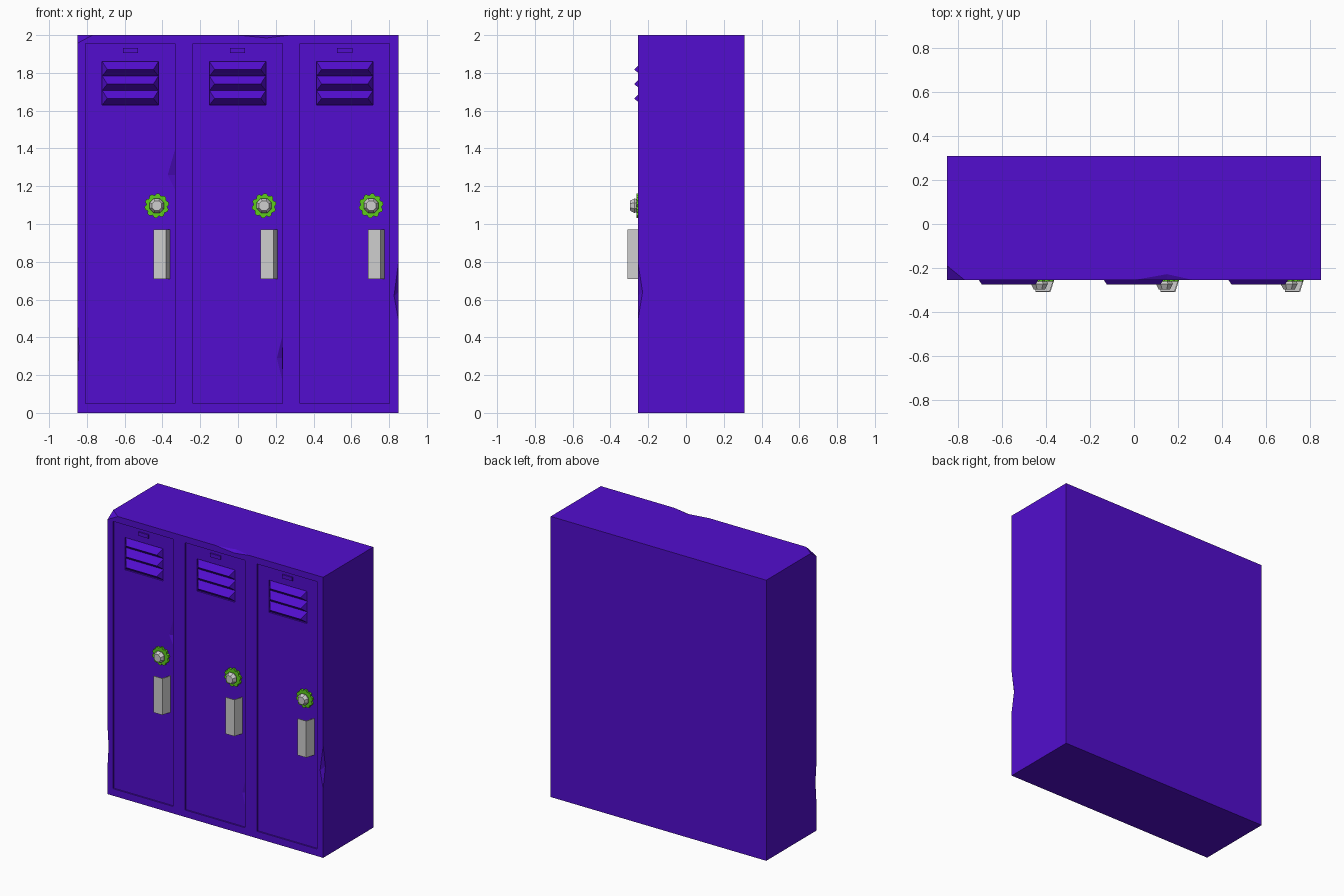
import bpy, bmesh, math
from mathutils import Vector

if "Cube" in bpy.data.objects:
    bpy.data.objects.remove(bpy.data.objects["Cube"])

FRONT, BACK = -0.255, 0.31
DOOR_Y = FRONT + 0.01
DOORS = (-0.57, -0.002, 0.565)


def material(name, rgb):
    m = bpy.data.materials.new(name)
    m.diffuse_color = (*rgb, 1)
    m.use_nodes = True
    m.node_tree.nodes["Principled BSDF"].inputs["Base Color"].default_value = m.diffuse_color
    return m


PURPLE = material("purple paint", (0.085, 0.004, 0.62))
GREEN = material("green dial", (0.11, 0.60, 0.012))
GREY = material("light grey metal", (0.62, 0.62, 0.62))


def make(name, bm, mat):
    bmesh.ops.recalc_face_normals(bm, faces=bm.faces)
    me = bpy.data.meshes.new(name)
    bm.to_mesh(me)
    bm.free()
    ob = bpy.data.objects.new(name, me)
    me.materials.append(mat)
    bpy.context.collection.objects.link(ob)
    return ob


def hull(bm, pts):
    vs = [bm.verts.new(p) for p in pts]
    bmesh.ops.convex_hull(bm, input=vs)


def box(bm, x0, x1, y0, y1, z0, z1):
    hull(bm, [(x, y, z) for x in (x0, x1) for y in (y0, y1) for z in (z0, z1)])
    bmesh.ops.dissolve_limit(bm, angle_limit=0.01, verts=bm.verts, edges=bm.edges)


def lathe_y(bm, cx, cz, rings):
    """Closed stack of rings (y, list of radii) around an axis along y."""
    loops = []
    for y, radii in rings:
        n = len(radii)
        loops.append([bm.verts.new((cx + r * math.cos(2 * math.pi * (i + .5) / n), y,
                                    cz + r * math.sin(2 * math.pi * (i + .5) / n)))
                      for i, r in enumerate(radii)])
    for a, b in zip(loops, loops[1:]):
        for i in range(len(a)):
            j = (i + 1) % len(a)
            bm.faces.new((a[i], a[j], b[j], b[i]))
    bm.faces.new(loops[0])
    bm.faces.new(loops[-1])


def cut(ob, name, bm):
    cutter = make(name, bm, PURPLE)
    cutter.hide_render = True
    mod = ob.modifiers.new(name, 'BOOLEAN')
    mod.operation, mod.solver, mod.object = 'DIFFERENCE', 'EXACT', cutter
    bpy.context.view_layer.objects.active = ob
    bpy.ops.object.modifier_apply(modifier=mod.name)
    bpy.data.objects.remove(cutter)


# Cabinet with recessed doors
bm = bmesh.new()
box(bm, -0.85, 0.85, FRONT, BACK, 0, 2)
body = make("cabinet", bm, PURPLE)

bm = bmesh.new()
for x in DOORS:
    box(bm, x - 0.237, x + 0.237, FRONT - 0.1, DOOR_Y, 0.05, 1.955)
cut(body, "door_recess", bm)

# Vent openings
bm = bmesh.new()
for x in DOORS:
    box(bm, x - 0.149, x + 0.149, FRONT - 0.1, DOOR_Y + 0.012, 1.63, 1.86)
cut(body, "vent_recess", bm)

# Dents on cabinet edges and door edges
bm = bmesh.new()
F = FRONT
hull(bm, [(-0.77, F, 2), (-0.85, -0.19, 2), (-0.85, F, 1.957), (-0.9, -0.3, 2.05)])
hull(bm, [(0, F, 2), (0.27, F, 2), (0.15, -0.228, 2), (0.15, F, 1.985), (0.15, -0.3, 2.05)])
hull(bm, [(0.85, F, 0.8), (0.85, F, 0.49), (0.826, F, 0.62), (0.85, -0.23, 0.64), (0.9, -0.3, 0.65)])
hull(bm, [(-0.85, F, 0.48), (-0.85, F, 0.2), (-0.842, F, 0.34), (-0.85, -0.24, 0.34), (-0.9, -0.3, 0.34)])
for x, z0, zm, z1, w in ((DOORS[0] + 0.236, 1.18, 1.26, 1.40, 0.04),
                         (DOORS[1] + 0.236, 0.17, 0.29, 0.41, 0.03)):
    y = DOOR_Y - 0.001
    hull(bm, [(x, y, z0), (x, y, z1), (x - w, y, zm), (x, y + 0.02, zm)])
cut(body, "dents", bm)

for n, x in enumerate(DOORS, 1):
    # Slanted louvres
    bm = bmesh.new()
    for k in range(3):
        top = 1.86 - 0.0767 * k
        y = DOOR_Y + 0.012
        hull(bm, [(x - 0.149, y, top), (x + 0.149, y, top),
                  (x - 0.149, y, top - 0.0767), (x + 0.149, y, top - 0.0767),
                  (x - 0.122, -0.275, top - 0.042), (x + 0.122, -0.275, top - 0.042)])
    make(f"louvres_{n}", bm, PURPLE)

    # Small number plate above the vent
    bm = bmesh.new()
    box(bm, x - 0.04, x + 0.04, DOOR_Y - 0.009, DOOR_Y + 0.004, 1.906, 1.932)
    make(f"door_plate_{n}", bm, PURPLE)

    # Scalloped dial and tapered knob
    cx = x + 0.14
    star = [0.065, 0.065, 0.055] * 10
    bm = bmesh.new()
    lathe_y(bm, cx, 1.097, [(F - 0.006, star), (DOOR_Y + 0.004, star)])
    make(f"dial_{n}", bm, GREEN)
    bm = bmesh.new()
    lathe_y(bm, cx, 1.097, [(-0.297, [0.028] * 8), (-0.272, [0.042] * 8), (F, [0.034] * 8)])
    make(f"knob_{n}", bm, GREY)

    # Pull handle: front plate, slanted side plate and floor
    l, r, s, t = x + 0.122, x + 0.19, x + 0.21, 0.005
    bm = bmesh.new()
    loops = [[bm.verts.new((px, py, z)) for px, py in
              ((l, -0.31), (r, -0.31), (s, DOOR_Y), (s - t, DOOR_Y), (r - t, -0.31 + t), (l, -0.31 + t))]
             for z in (0.71, 0.97)]
    for i in range(6):
        j = (i + 1) % 6
        bm.faces.new((loops[0][i], loops[0][j], loops[1][j], loops[1][i]))
    for loop in loops:
        bm.faces.new(loop)
    hull(bm, [(px, py, z) for px, py in ((l, -0.308), (r - 0.001, -0.308), (s - 0.001, DOOR_Y), (l, DOOR_Y))
              for z in (0.711, 0.716)])
    make(f"handle_{n}", bm, GREY)
